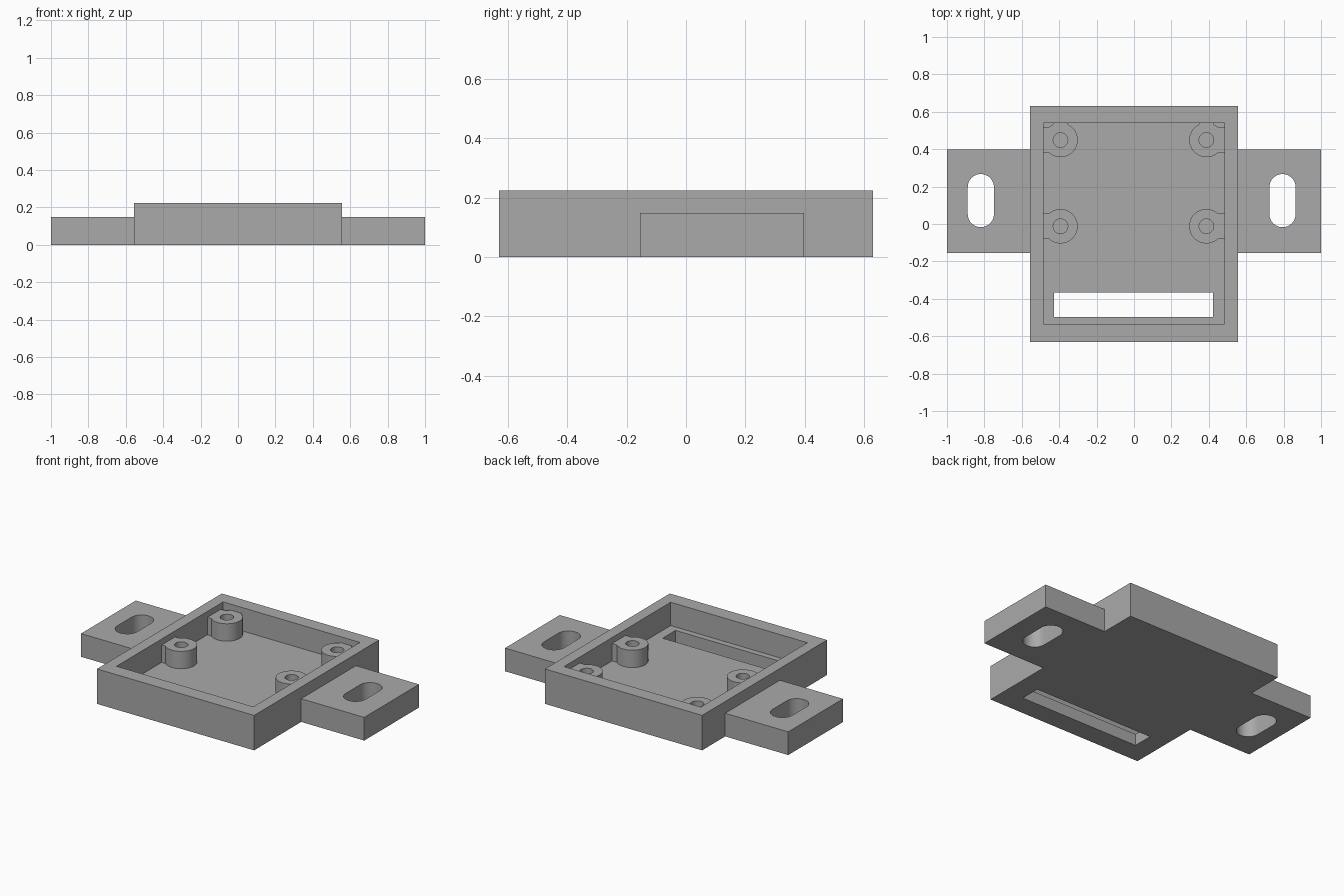
import bpy
import bmesh
import math

cube = bpy.data.objects.get("Cube")
if cube:
    bpy.data.objects.remove(cube, do_unlink=True)

grey = bpy.data.materials.new("matte_grey")
grey.use_nodes = True
grey.diffuse_color = (0.4, 0.4, 0.4, 1)
grey.node_tree.nodes["Principled BSDF"].inputs["Base Color"].default_value = (0.4, 0.4, 0.4, 1)


def rect(x0, x1, y0, y1):
    return [(x0, y0), (x1, y0), (x1, y1), (x0, y1)]


def slot(cx, cy, radius, half=0.0, steps=24):
    """Rounded slot outline along y; a plain circle when half is zero."""
    points = []
    for end in (0, 1):
        for i in range(steps + (1 if half else 0)):
            a = math.pi * (end + i / steps)
            shift = -half if end else half
            points.append((cx + radius * math.cos(a), cy + shift + radius * math.sin(a)))
    return points


def prism(name, outline, z0, z1):
    bm = bmesh.new()
    face = bm.faces.new([bm.verts.new((x, y, z0)) for x, y in outline])
    top = bmesh.ops.extrude_face_region(bm, geom=[face])["geom"]
    verts = [v for v in top if isinstance(v, bmesh.types.BMVert)]
    bmesh.ops.translate(bm, verts=verts, vec=(0, 0, z1 - z0))
    bmesh.ops.recalc_face_normals(bm, faces=bm.faces)
    mesh = bpy.data.meshes.new(name)
    bm.to_mesh(mesh)
    bm.free()
    mesh.materials.append(grey)
    obj = bpy.data.objects.new(name, mesh)
    bpy.context.collection.objects.link(obj)
    return obj


def select(obj):
    bpy.ops.object.select_all(action="DESELECT")
    obj.select_set(True)
    bpy.context.view_layer.objects.active = obj


def combine(obj, tool, operation):
    """Apply a boolean and discard the tool."""
    tool.hide_render = True
    mod = obj.modifiers.new("boolean", "BOOLEAN")
    mod.operation = operation
    mod.solver = "EXACT"
    mod.object = tool
    select(obj)
    bpy.ops.object.modifier_apply(modifier=mod.name)
    bpy.data.objects.remove(tool, do_unlink=True)


def smooth(obj):
    select(obj)
    bpy.ops.object.shade_smooth_by_angle(angle=math.radians(30))


FLOOR, POST_TOP, EAR_TOP, RIM = 0.074, 0.185, 0.148, 0.223
HALF_X, HALF_Y = 0.555, 0.63
WALL_X, WALL_BACK, WALL_FRONT = 0.483, 0.54, -0.535

# Open tray with a cable slot through the floor
tray = prism("tray", rect(-HALF_X, HALF_X, -HALF_Y, HALF_Y), 0, RIM)
combine(tray, prism("cavity", rect(-WALL_X, WALL_X, WALL_FRONT, WALL_BACK), FLOOR, 0.4), "DIFFERENCE")
combine(tray, prism("cable_slot", rect(-0.428, 0.422, -0.497, -0.367), -0.1, 0.3), "DIFFERENCE")

# Mounting ears with elongated screw holes
for side, sign, hole_x in (("left", 1, 0.794), ("right", -1, -0.819)):
    x0, x1 = sorted((sign * HALF_X, sign * 1.0))
    ear = prism(side + "_ear", rect(x0, x1, -0.155, 0.397), 0, EAR_TOP)
    combine(ear, prism("screw_slot", slot(hole_x, 0.125, 0.07, 0.072), -0.1, 0.3), "DIFFERENCE")
    smooth(ear)

# Hollow screw posts joined to the walls by short webs
for side, sign, px in (("left", 1, 0.387), ("right", -1, -0.393)):
    for row, py in (("front", -0.012), ("back", 0.449)):
        post = prism(f"{row}_{side}_post", slot(px, py, 0.092), FLOOR, POST_TOP)
        x0, x1 = sorted((px, sign * (WALL_X + 0.01)))
        combine(post, prism("web", rect(x0, x1, py - 0.068, py + 0.068), FLOOR, POST_TOP), "UNION")
        if row == "back":
            web = rect(px - 0.04, px + 0.04, py, WALL_BACK + 0.01)
            combine(post, prism("web", web, FLOOR, POST_TOP), "UNION")
        combine(post, prism("bore", slot(px, py, 0.039), 0, 0.3), "DIFFERENCE")
        smooth(post)
